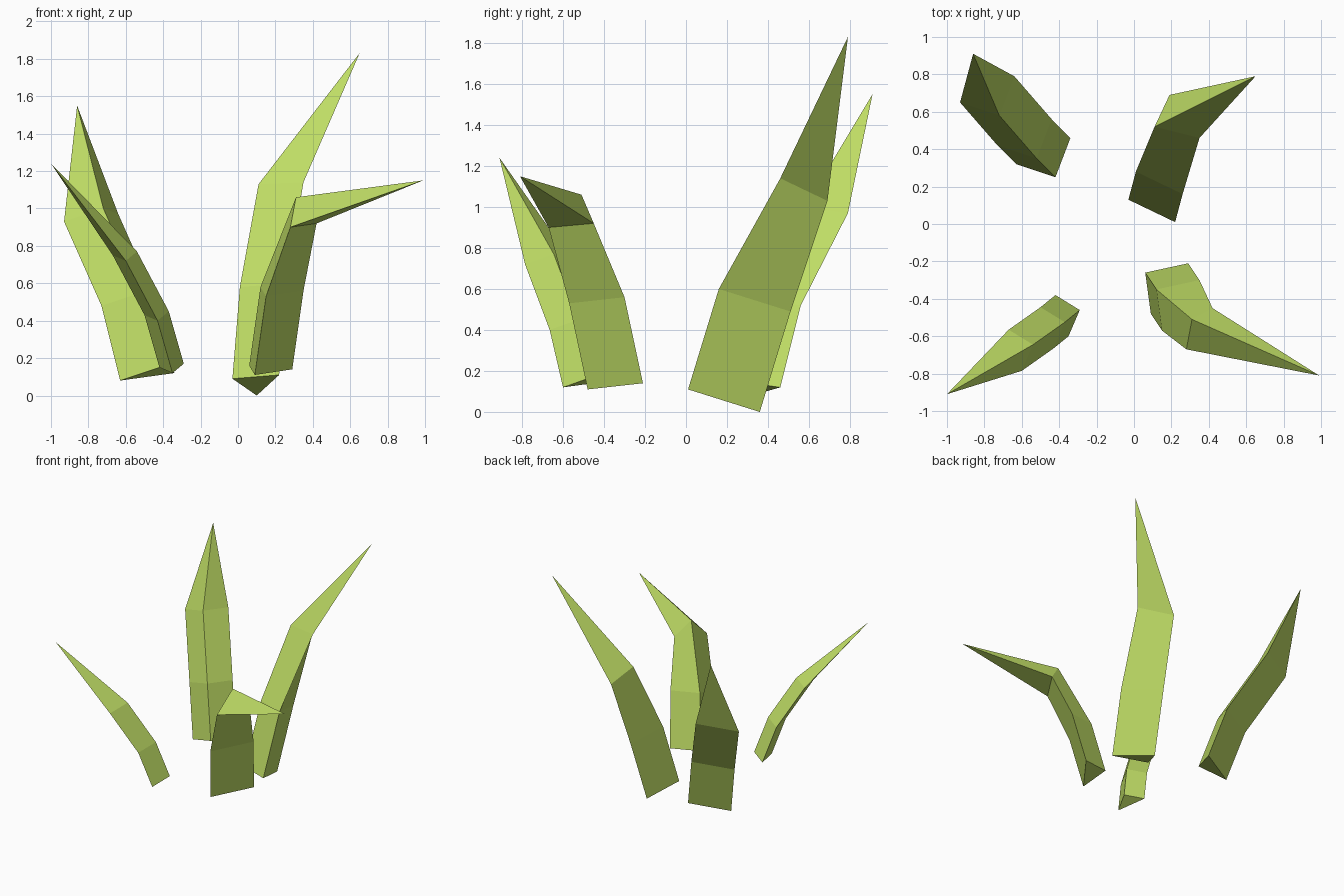
import bpy, bmesh
from mathutils import Vector

if "Cube" in bpy.data.objects:
    bpy.data.objects.remove(bpy.data.objects["Cube"])

leaf = bpy.data.materials.new("leaf_green")
leaf.diffuse_color = (0.52, 0.72, 0.13, 1)
leaf.use_nodes = True
leaf.node_tree.nodes["Principled BSDF"].inputs["Base Color"].default_value = leaf.diffuse_color


def blade(name, base, bend, shoulder, tip):
    """Three-sided blade: root triangle, lifted by bend, then by shoulder, closing in a tip.
    shoulder is one shift for the ring, or one per corner where the blade twists."""
    root = [Vector(p) for p in base]
    shifts = shoulder if len(shoulder) == 3 and isinstance(shoulder[0], tuple) else [shoulder] * 3
    rings = [root,
             [p + Vector(bend) for p in root],
             [p + Vector(s) for p, s in zip(root, shifts)]]
    bm = bmesh.new()
    rings = [[bm.verts.new(p) for p in ring] for ring in rings]
    point = bm.verts.new(tip)
    bm.faces.new(rings[0])
    for i in range(3):
        j = (i + 1) % 3
        for low, high in zip(rings, rings[1:]):
            bm.faces.new((low[i], low[j], high[j], high[i]))
        bm.faces.new((rings[2][i], rings[2][j], point))
    bmesh.ops.recalc_face_normals(bm, faces=bm.faces)
    mesh = bpy.data.meshes.new(name)
    bm.to_mesh(mesh)
    bm.free()
    mesh.materials.append(leaf)
    obj = bpy.data.objects.new(name, mesh)
    bpy.context.collection.objects.link(obj)
    return obj


# Tall blade at the back right, twisting towards the tip
blade("grass_blade_back_right",
      [(-0.03, 0.13, 0.09), (0.22, 0.01, 0.11), (0.10, 0.36, 0.0)],
      (0.04, 0.15, 0.49),
      [(0.14, 0.39, 1.04), (0.13, 0.45, 1.03), (0.09, 0.33, 1.03)],
      (0.65, 0.79, 1.83))

# Blade at the back left
blade("grass_blade_back_left",
      [(-0.63, 0.32, 0.08), (-0.42, 0.25, 0.15), (-0.34, 0.46, 0.12)],
      (-0.10, 0.10, 0.40), (-0.30, 0.33, 0.85),
      (-0.86, 0.91, 1.55))

# Slim blade at the front left
blade("grass_blade_front_left",
      [(-0.42, -0.38, 0.15), (-0.29, -0.46, 0.17), (-0.35, -0.60, 0.12)],
      (-0.08, -0.065, 0.28), (-0.25, -0.185, 0.60),
      (-1.0, -0.91, 1.24))

# Blade at the front right, folded over at the top
blade("grass_blade_front_right",
      [(0.06, -0.26, 0.16), (0.29, -0.21, 0.14), (0.09, -0.48, 0.11)],
      (0.06, -0.09, 0.42),
      [(0.25, -0.25, 0.90), (0.13, -0.24, 0.78), (0.19, -0.19, 0.79)],
      (0.99, -0.81, 1.15))
